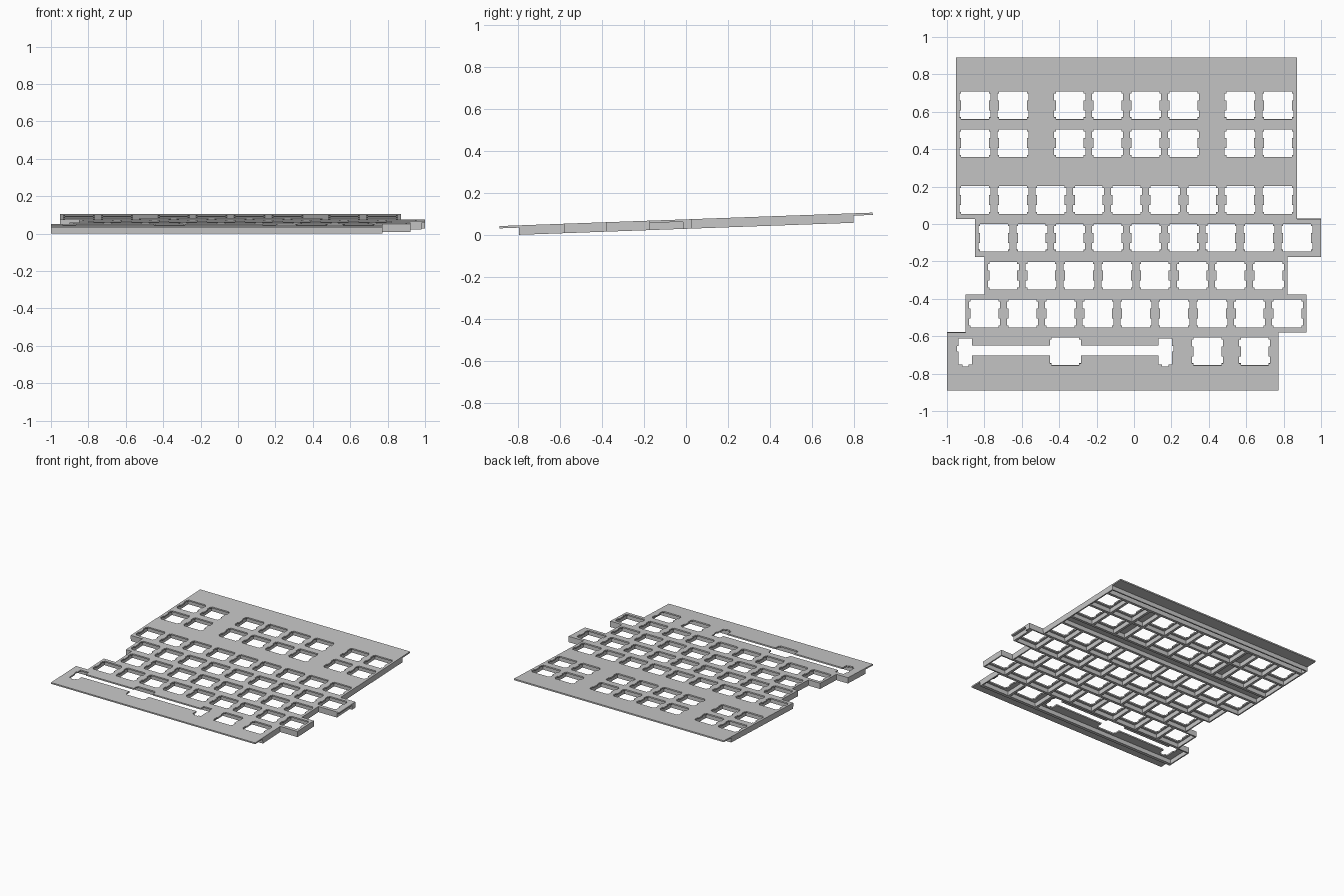
import bpy
import bmesh
import math
from mathutils import Matrix

cube = bpy.data.objects.get("Cube")
if cube:
    bpy.data.objects.remove(cube)

U = 0.2025          # key pitch
MM = U / 19.05      # one millimetre
THICK = 0.011       # plate thickness
DEPTH = 0.045       # plate plus ribs
RIB = 0.01          # half of a shared rib
WALL_Y = 0.797      # front and back limit of the ribs
EDGE_Y = 0.89

grey = bpy.data.materials.new("plate_grey")
grey.use_nodes = True
colour = (0.57, 0.57, 0.57, 1)
grey.diffuse_color = colour
grey.node_tree.nodes["Principled BSDF"].inputs["Base Color"].default_value = colour

# Rows: left edge, top edge, and each key as (start, width) in key units
spaced = [(i, 1) for i in (0, 1, 2.5, 3.5, 4.5, 5.5, 7, 8)]
nine = [(i, 1) for i in range(9)]
TOP = 0.736
rows = [
    (-0.951, TOP, spaced),
    (-0.951, TOP - U, spaced),
    (-0.951, TOP - 2.5 * U, nine),
    (-0.85, TOP - 3.5 * U, nine),
    (-0.80, TOP - 4.5 * U, nine[:8]),
    (-0.90, TOP - 5.5 * U, nine),
    (-1.0, TOP - 6.5 * U, [(0, 6.25), (6.25, 1.25), (7.5, 1.25)]),
]
WIDE_ROW = 3        # row whose plate overhangs its ribs on the left side
PLATE_TIP = 1.0
RIB_TIP = 0.98


def rect(x0, x1, y0, y1):
    return [(x0, y0), (x1, y0), (x1, y1), (x0, y1)]


def switch_hole(cx, cy):
    """Square hole with two clip notches on each side."""
    a, b, n, m = 7 * MM, 7.8 * MM, 6 * MM, 2.5 * MM
    quarter = [(a, m), (b, m), (b, n), (a, n), (a, a)]
    half = quarter + [(-x, y) for x, y in reversed(quarter)]
    loop = half + [(-x, -y) for x, y in half]
    return [(cx + x, cy + y) for x, y in loop]


def space_bar_hole(cx, cy):
    """Centre switch, long slot and a stabiliser pocket at each end."""
    a, b, n = 7 * MM, 7.8 * MM, 6 * MM
    s0, s1 = -0.022, 0.031
    p0, p1, foot = 0.499, 0.57, 0.019
    right = [(a, -a), (a, -n), (b, -n), (b, s0), (p0, s0),
             (p0, -0.07), (p0 + foot, -0.07), (p0 + foot, -0.081),
             (p1 - foot, -0.081), (p1 - foot, -0.07), (p1, -0.07),
             (p1, 0), (p1 + 0.008, 0), (p1 + 0.008, 0.03),
             (p1, 0.03), (p1, 0.068), (p0, 0.068), (p0, s1),
             (b, s1), (b, n), (a, n), (a, a)]
    loop = right + [(-x, y) for x, y in reversed(right)]
    return [(cx + x, cy + y) for x, y in loop]


def row_end(i, tip):
    left, top, keys = rows[i]
    return tip if i == WIDE_ROW else left + sum(keys[-1]) * U


def outline(y_limit, tip):
    """Stepped outer edge following the row ends."""
    left_side, right_side = [], []
    for i in range(2, len(rows)):
        left, top, _ = rows[i]
        y1 = y_limit if i == 2 else top
        y0 = -y_limit if i == len(rows) - 1 else top - U
        left_side += [(left, y1), (left, y0)]
        if i == WIDE_ROW and tip < PLATE_TIP:
            # Back rib of this row runs out to the plate edge
            right_side += [(PLATE_TIP, y1), (PLATE_TIP, y1 - 0.042)]
            y1 -= 0.042
        right_side += [(row_end(i, tip), y1), (row_end(i, tip), y0)]
    return right_side + left_side[::-1]


def sheet(name, loops, z_low, z_high):
    """Flat slab from an outer loop and its hole loops, tilted into place."""
    bm = bmesh.new()
    for loop in loops:
        verts = [bm.verts.new((x, y, z_high)) for x, y in loop]
        for k, v in enumerate(verts):
            bm.edges.new((v, verts[k - 1]))
    bmesh.ops.triangle_fill(bm, use_beauty=True, edges=bm.edges[:], normal=(0, 0, 1))
    out = bmesh.ops.extrude_face_region(bm, geom=bm.faces[:], use_keep_orig=True)
    moved = [g for g in out["geom"] if isinstance(g, bmesh.types.BMVert)]
    bmesh.ops.translate(bm, verts=moved, vec=(0, 0, z_low - z_high))
    bmesh.ops.recalc_face_normals(bm, faces=bm.faces[:])
    tilt = math.radians(2.06)
    lift = Matrix.Translation((0, 0, DEPTH + WALL_Y * math.sin(tilt)))
    bm.transform(lift @ Matrix.Rotation(tilt, 4, "X"))
    mesh = bpy.data.meshes.new(name)
    bm.to_mesh(mesh)
    bm.free()
    mesh.materials.append(grey)
    obj = bpy.data.objects.new(name, mesh)
    bpy.context.collection.objects.link(obj)


# Collect plate openings and the hollow cells below them
holes, cells = [], []


def cell(x0, x1, y0, y1):
    cells.append(rect(x0 + RIB, x1 - RIB, y0 + RIB, y1 - RIB))


for i, (left, top, keys) in enumerate(rows):
    cursor = 0
    for start, width in keys:
        x0, x1 = left + start * U, left + (start + width) * U
        if start > cursor:
            cell(left + cursor * U, x0, top - U, top)
        cursor = start + width
        centre = ((x0 + x1) / 2, top - U / 2)
        holes.append(space_bar_hole(*centre) if width > 2 else switch_hole(*centre))
        cell(x0, x1, top - U, top)

# Hollow strips behind the back row and between the row groups
for y0, y1 in ((TOP, WALL_Y), (TOP - 2.5 * U, TOP - 2 * U)):
    cell(rows[0][0], row_end(0, RIB_TIP), y0, y1)

sheet("switch_plate", [outline(EDGE_Y, PLATE_TIP)] + holes, -THICK, 0)
sheet("rib_lattice", [outline(WALL_Y, RIB_TIP)] + cells, -DEPTH, -THICK)
